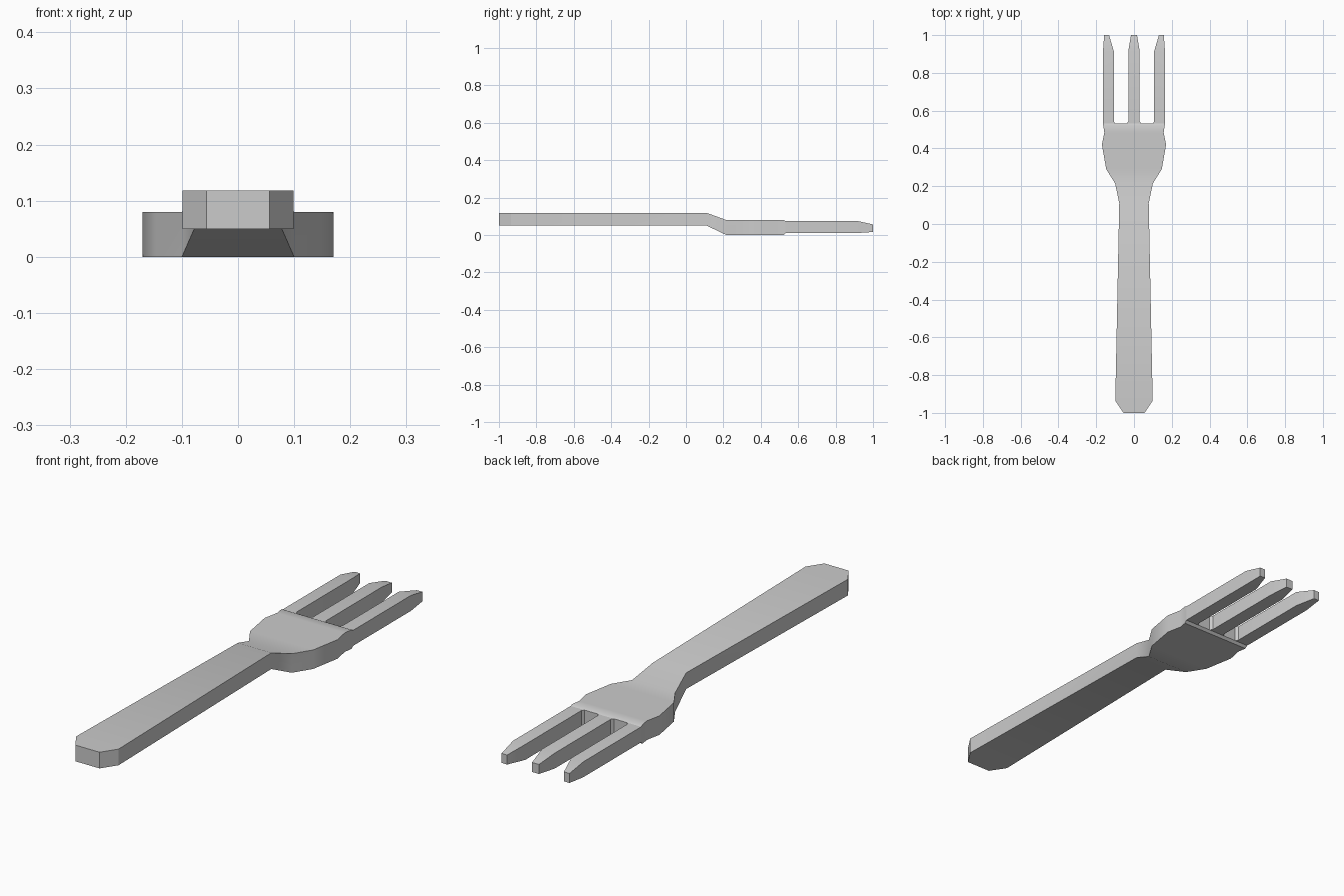
import bpy, bmesh, math

if "Cube" in bpy.data.objects:
    bpy.data.objects.remove(bpy.data.objects["Cube"])


def loft(name, sections):
    """Loft rectangles (y, x_left, x_right, z_bottom, z_top) along y."""
    bm = bmesh.new()
    rings = [[bm.verts.new(p) for p in ((a, y, lo), (b, y, lo), (b, y, hi), (a, y, hi))]
             for y, a, b, lo, hi in sections]
    for r, s in zip(rings, rings[1:]):
        for i in range(4):
            j = (i + 1) % 4
            bm.faces.new((r[i], r[j], s[j], s[i]))
    bm.faces.new(rings[0][::-1])
    bm.faces.new(rings[-1])
    bmesh.ops.recalc_face_normals(bm, faces=bm.faces)
    mesh = bpy.data.meshes.new(name)
    bm.to_mesh(mesh)
    bm.free()
    obj = bpy.data.objects.new(name, mesh)
    bpy.context.collection.objects.link(obj)
    bpy.ops.object.select_all(action='DESELECT')
    obj.select_set(True)
    bpy.context.view_layer.objects.active = obj
    bpy.ops.object.shade_smooth_by_angle(angle=math.radians(30))
    return obj


# Handle, cranked neck and head: y, half width, bottom, top
profile = [
    (-1.0, .056, .05, .118),
    (-.935, .099, .05, .118),
    (.11, .078, .05, .118),
    (.215, .10, .0, .08),
    (.29, .147, .0, .08),
    (.42, .17, .0, .08),
    (.485, .157, .0, .08),
    (.522, .163, .0, .08),
    (.532, .164, .01, .075),
]
loft("handle_and_head", [(y, -w, w, lo, hi) for y, w, lo, hi in profile])


def tine(name, left, right, root, tip):
    """Tine with a flared root and a tapered tip; root and tip are x ranges."""
    loft(name, [(.532, *root, .01, .075), (.543, left, right, .01, .075),
                (.915, left, right, .01, .075), (1.0, *tip, .016, .056)])


# Centre tine and a mirrored outer pair
tine("centre_tine", -.03, .03, (-.038, .038), (-.016, .016))
tine("right_tine", .107, .164, (.099, .164), (.132, .158))
tine("left_tine", -.164, -.107, (-.164, -.099), (-.158, -.132))
